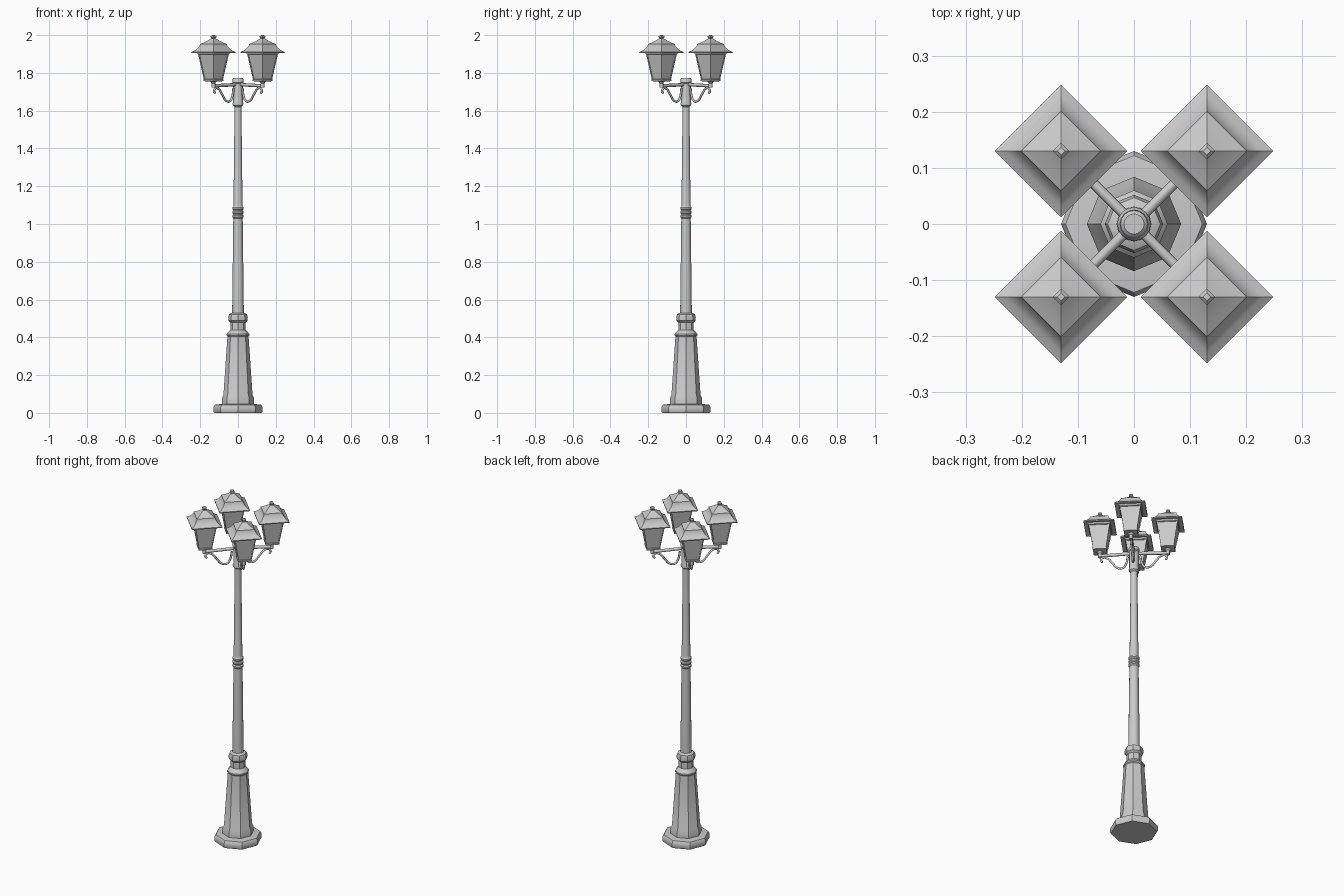
import bpy, bmesh
from math import sin, cos, pi

if "Cube" in bpy.data.objects:
    bpy.data.objects.remove(bpy.data.objects["Cube"])


def lathe(name, profile, sides, loc=(0, 0, 0), angle=0.6):
    """Revolve (radius, z) points; the first corner lies on +x."""
    bm = bmesh.new()
    rings = [[bm.verts.new((r * cos(2 * pi * i / sides), r * sin(2 * pi * i / sides), z))
              for i in range(sides)] for r, z in profile]
    for a, b in zip(rings, rings[1:]):
        for i in range(sides):
            j = (i + 1) % sides
            bm.faces.new((a[i], a[j], b[j], b[i]))
    bm.faces.new(rings[0][::-1])
    bm.faces.new(rings[-1])
    me = bpy.data.meshes.new(name)
    bm.to_mesh(me)
    bm.free()
    ob = bpy.data.objects.new(name, me)
    bpy.context.collection.objects.link(ob)
    ob.location = loc
    smooth(ob, angle)
    return ob


def smooth(ob, angle):
    bpy.ops.object.select_all(action='DESELECT')
    ob.select_set(True)
    bpy.context.view_layer.objects.active = ob
    bpy.ops.object.shade_smooth_by_angle(angle=angle)


def tube(name, points, radius, curved=False, res=2):
    """Sweep a round bar along points and turn it into a mesh."""
    cu = bpy.data.curves.new(name, 'CURVE')
    cu.dimensions = '3D'
    cu.bevel_depth, cu.bevel_resolution = radius, res
    cu.use_fill_caps = True
    cu.resolution_u = 6
    if curved:
        sp = cu.splines.new('BEZIER')
        sp.bezier_points.add(len(points) - 1)
        for bp, p in zip(sp.bezier_points, points):
            bp.co = p
            bp.handle_left_type = bp.handle_right_type = 'AUTO'
    else:
        sp = cu.splines.new('POLY')
        sp.points.add(len(points) - 1)
        for sp_pt, p in zip(sp.points, points):
            sp_pt.co = (*p, 1)
    ob = bpy.data.objects.new(name, cu)
    bpy.context.collection.objects.link(ob)
    bpy.ops.object.select_all(action='DESELECT')
    ob.select_set(True)
    bpy.context.view_layer.objects.active = ob
    bpy.ops.object.convert(target='MESH')
    smooth(bpy.context.object, 0.9)


# Octagonal foot and pedestal
lathe("foot", [(.125, 0), (.13, .008), (.13, .03), (.122, .043), (.09, .047)], 8)
lathe("pedestal", [(.084, .045), (.084, .08), (.077, .095), (.056, .405), (.06, .41),
                   (.06, .418), (.04, .44), (.04, .478), (.05, .488), (.052, .505),
                   (.047, .522), (.032, .53)], 8)

# Tapered pole with three beads
pole = [(.031, .525), (.025, 1.025)]
for k in range(3):
    z = 1.03 + k * .022
    pole += [(.025, z), (.030, z + .006), (.030, z + .014), (.025, z + .02)]
pole += [(.024, 1.1), (.018, 1.63)]
lathe("pole", pole, 16)

# Collar that carries the arms
lathe("collar", [(.018, 1.62), (.027, 1.628), (.029, 1.637), (.026, 1.645), (.026, 1.745),
                 (.03, 1.75), (.03, 1.764), (.025, 1.772), (.024, 1.768), (.018, 1.774)], 16)

# Four arms, each with a scroll bracket and a square lantern
scroll = [(.172, 1.692), (.179, 1.705), (.168, 1.719), (.145, 1.715), (.118, 1.685),
          (.088, 1.652), (.062, 1.65), (.043, 1.675), (.034, 1.72)]
for n, (sx, sy) in enumerate([(1, 1), (-1, 1), (-1, -1), (1, -1)], 1):
    x, y = .13 * sx, .13 * sy
    d = .7071

    def out(p):
        return (p[0] * d * sx, p[0] * d * sy, p[1])

    tube(f"arm_{n}", [out((.015, 1.738)), out((.188, 1.731))], .009)
    tube(f"scroll_{n}", [out(p) for p in scroll], .006, True)
    lathe(f"lantern_stem_{n}", [(.01, 1.722), (.01, 1.745), (.02, 1.758)], 12, (x, y, 0))
    lathe(f"lantern_base_{n}", [(.04, 1.755), (.052, 1.757), (.053, 1.766), (.046, 1.768)], 4, (x, y, 0))
    lathe(f"lantern_glass_{n}", [(.046, 1.766), (.078, 1.912)], 4, (x, y, 0))
    lathe(f"lantern_rim_{n}", [(.079, 1.897), (.084, 1.9), (.085, 1.912)], 4, (x, y, 0))
    for k in range(4):
        c, s = cos(k * pi / 2), sin(k * pi / 2)
        tube(f"lantern_post_{n}_{k + 1}", [(x + .046 * c, y + .046 * s, 1.763),
                                           (x + .079 * c, y + .079 * s, 1.908)], .004, res=0)
    lathe(f"lantern_roof_{n}", [(.08, 1.91), (.117, 1.904), (.118, 1.91), (.1, 1.918),
                                (.088, 1.926), (.072, 1.945), (.071, 1.952), (.045, 1.963),
                                (.014, 1.981)], 4, (x, y, 0))
    lathe(f"lantern_finial_{n}", [(.01, 1.978), (.01, 1.983), (.015, 1.987), (.015, 1.994),
                                  (.007, 2.0)], 4, (x, y, 0))
